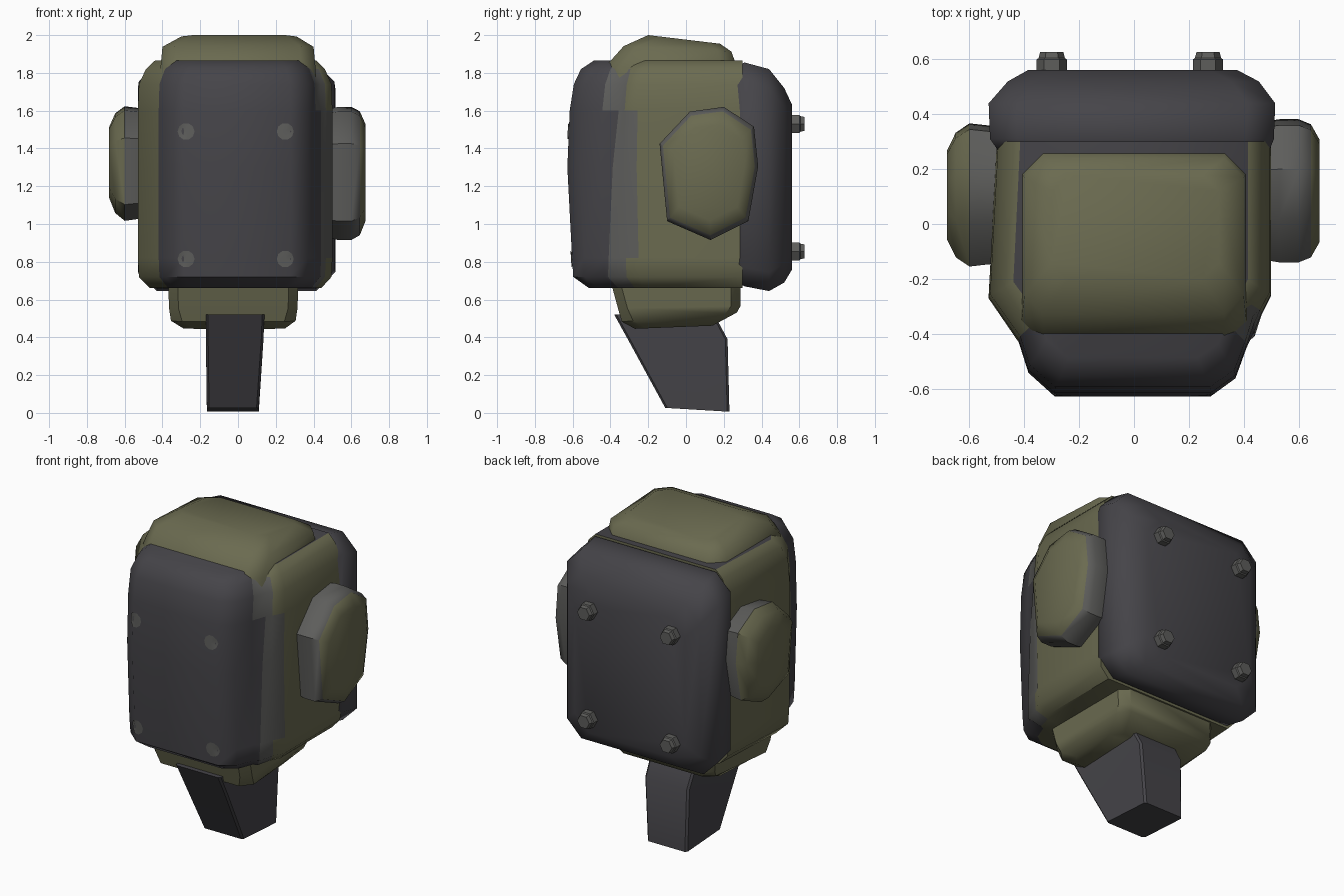
import bpy, bmesh, math
from mathutils import Vector
from mathutils.bvhtree import BVHTree

cube = bpy.data.objects.get("Cube")
if cube:
    bpy.data.objects.remove(cube, do_unlink=True)


def material(name, rgb):
    m = bpy.data.materials.new(name)
    m.use_nodes = True
    m.diffuse_color = (*rgb, 1)
    bsdf = m.node_tree.nodes["Principled BSDF"]
    bsdf.inputs["Base Color"].default_value = (*rgb, 1)
    bsdf.inputs["Roughness"].default_value = 0.8
    return m


olive = material("olive paint", (0.145, 0.145, 0.08))
dark = material("dark rubber", (0.06, 0.058, 0.066))
grey = material("worn grey metal", (0.11, 0.11, 0.105))


def finish(name, bm, mats, rule=None, angle=45):
    bmesh.ops.recalc_face_normals(bm, faces=bm.faces)
    if rule:
        for f in bm.faces:
            f.material_index = rule(f)
    mesh = bpy.data.meshes.new(name)
    bm.to_mesh(mesh)
    ob = bpy.data.objects.new(name, mesh)
    bpy.context.collection.objects.link(ob)
    for m in mats:
        mesh.materials.append(m)
    bpy.ops.object.select_all(action='DESELECT')
    ob.select_set(True)
    bpy.context.view_layer.objects.active = ob
    bpy.ops.object.shade_smooth_by_angle(angle=math.radians(angle))
    return ob


def loft(rings):
    """Skin a stack of equal-sized rings and close both ends."""
    bm = bmesh.new()
    vs = [[bm.verts.new(p) for p in ring] for ring in rings]
    n = len(vs[0])
    for a, b in zip(vs, vs[1:]):
        for i in range(n):
            j = (i + 1) % n
            bm.faces.new((a[i], a[j], b[j], b[i]))
    bm.faces.new(vs[0])
    bm.faces.new(vs[-1])
    return bm


def cut_rect(u0, u1, v0, v1, c):
    """Rectangle with its four corners cut off."""
    return [(u0 + c, v0), (u1 - c, v0), (u1, v0 + c), (u1, v1 - c),
            (u1 - c, v1), (u0 + c, v1), (u0, v1 - c), (u0, v0 + c)]


def level(z, x0, x1, y0, y1, c, tilt=0):
    """Horizontal ring; tilt is the height gained per unit of y."""
    return [(x, y, z + tilt * y) for x, y in cut_rect(x0, x1, y0, y1, c)]


# Main body: plan section, stacked and narrowed at both ends
section = [(-.5, .3), (-.53, -.27), (-.42, -.43), (-.385, -.54), (-.29, -.625), (.28, -.625),
           (.37, -.56), (.41, -.45), (.44, -.39), (.465, -.33), (.5, -.26), (.5, .3)]


def body_ring(z, sx, sy):
    ring = []
    for i, (x, y) in enumerate(section):
        if i == 8:
            y += .08 * (z - 1.25)
        ring.append((x * sx, y * (sy if y < 0 else 1), z))
    return ring


def body_rule(f):
    if abs(f.normal.z) > .95:
        return 1 if f.calc_center_median().z > 1.3 else 0
    pts = [v.co for v in f.verts]
    if max(p.y for p in pts) < -.335 and not (f.normal.x < -.6 and min(p.x for p in pts) < -.45):
        return 1
    c = f.calc_center_median()
    return 2 if c.x > .3 and -.4 < c.y < -.29 else 0


body_bm = loft([body_ring(*r) for r in (
    (.66, .88, .82), (.72, .99, .955), (.82, 1, .965), (1.3, 1, 1.005),
    (1.6, 1, .985), (1.74, .99, .95), (1.82, .92, .89), (1.865, .83, .78))])
finish("body", body_bm, [olive, dark, grey], body_rule)

# Rounded cap on top, lower towards the back
finish("top_cap", loft([
    level(1.62, -.43, .42, -.44, .28, .08),
    level(1.83, -.41, .41, -.43, .27, .08),
    level(1.925, -.4, .4, -.33, .24, .07, -.05),
    level(1.976, -.3, .31, -.2, .18, .06, -.12)]), [olive], angle=55)

# Back pack, lofted front to back
pack = [(.26, -.49, .49, .7, 1.83), (.31, -.525, .51, .67, 1.855),
        (.44, -.53, .515, .645, 1.82), (.52, -.46, .455, .69, 1.72), (.562, -.385, .375, .76, 1.63)]
finish("back_pack", loft([[(x, y, z) for x, z in cut_rect(x0, x1, z0, z1, .1)]
                          for y, x0, x1, z0, z1 in pack]), [dark], angle=55)

# Bolts on the back pack
for side, x in (("right", -.3), ("left", .27)):
    for place, z in (("upper", 1.53), ("lower", .855)):
        rings = [[(x + r * math.cos(a), y, z + r * math.sin(a))
                  for a in (math.tau * k / 6 for k in range(6))]
                 for y, r in ((.53, .055), (.6, .055), (.605, .048), (.628, .042))]
        finish(f"{place}_{side}_bolt", loft(rings), [grey], angle=30)

# Side pods: uneven octagon, grey rim and olive outer face
pod_outline = [(-.26, .14), (-.1, .31), (.08, .335), (.24, .23),
               (.262, .02), (.21, -.27), (.01, -.37), (-.22, -.27)]


def pod(name, steps, cy, cz, height, olive_from):
    rings = [[(x, cy + u * s, cz + v * s * height) for u, v in pod_outline] for x, s in steps]
    finish(name, loft(rings), [grey, olive],
           lambda f: int(abs(f.calc_center_median().x) > olive_from), angle=40)


pod("left_pod", ((.45, .95), (.53, 1), (.6, 1), (.645, .93), (.676, .72)), .12, 1.285, 1, .63)
pod("right_pod", ((-.47, .95), (-.53, .97), (-.6, 1), (-.65, .87), (-.682, .62)), .105, 1.335, .86, .615)

# Collar under the body
finish("collar", loft([
    level(.7, -.37, .32, -.4, .29, .05),
    level(.56, -.365, .315, -.36, .288, .05, .02),
    level(.51, -.355, .305, -.34, .27, .06, .08),
    level(.456, -.29, .25, -.27, .14, .06, .04)]), [olive], angle=40)

# Raked handle
finish("handle", loft([
    level(.52, -.17, .14, -.38, .15, .012),
    level(.39, -.17, .135, -.308, .22, .012),
    level(.02, -.165, .11, -.11, .23, .012, -.06)]), [dark], angle=30)

# Worn rivet spots laid on the body surface
tree = BVHTree.FromBMesh(body_bm)


def spot(name, origin, direction, radius=.045):
    d = Vector(direction)
    across = d.cross(Vector((0, 0, 1)))
    bm = bmesh.new()
    points = [Vector(origin)]
    for k in range(10):
        a = math.tau * k / 10
        points.append(points[0] + radius * (across * math.cos(a) + Vector((0, 0, math.sin(a)))))
    vs = []
    for p in points:
        hit, normal, _, _ = tree.ray_cast(p, d)
        if hit:
            vs.append(bm.verts.new(hit - d * .006))
    for i in range(1, len(vs)):
        bm.faces.new((vs[0], vs[i], vs[i % (len(vs) - 1) + 1]))
    finish(name, bm, [grey])
    bm.free()


for side, x in (("right", -.275), ("left", .25)):
    for place, z in (("upper", 1.49), ("lower", .815)):
        spot(f"{place}_{side}_front_spot", (x, -1, z), (0, 1, 0))
